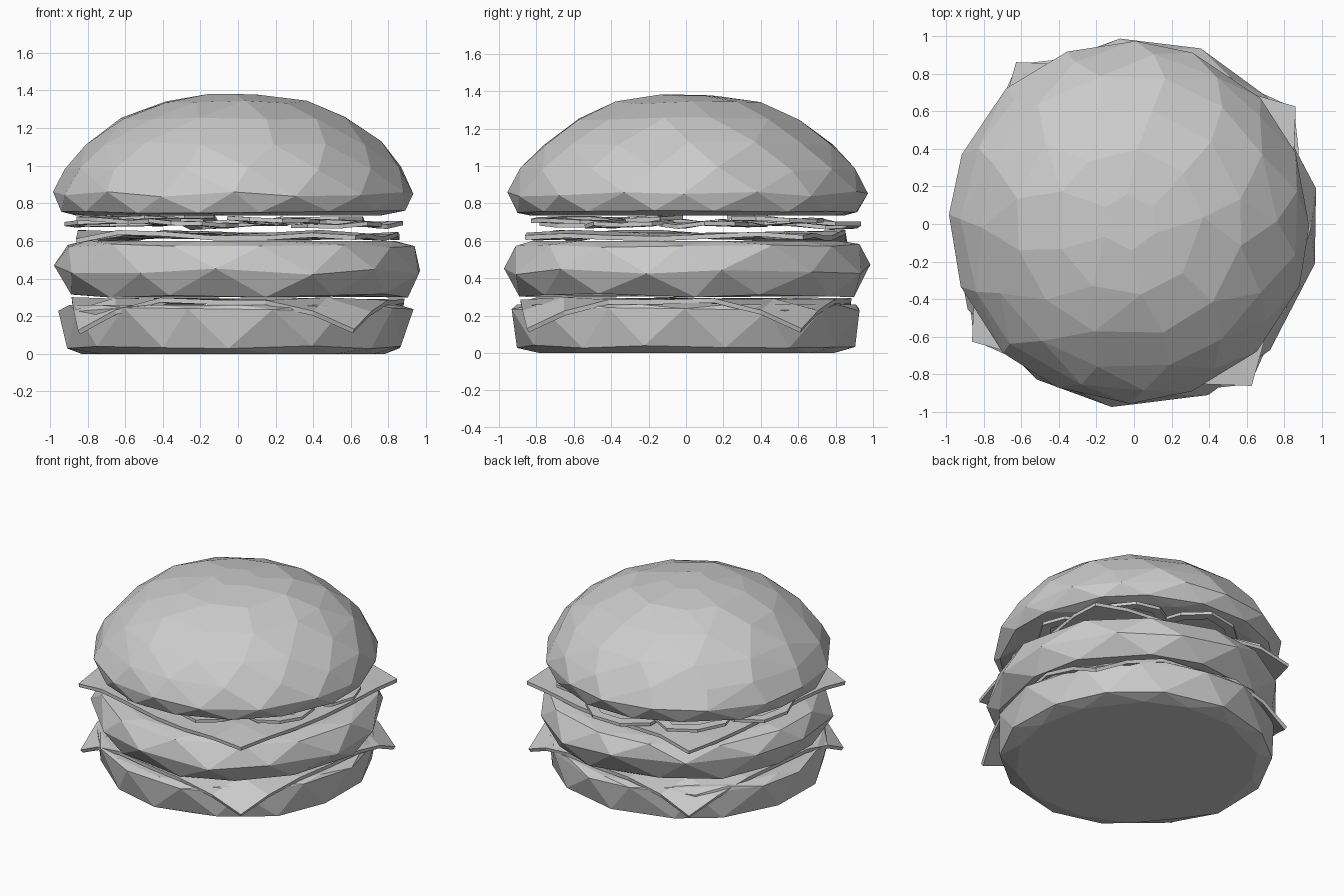
import bpy, bmesh, random
from math import sin, cos, pi, hypot, radians
from mathutils import Matrix, Vector, Euler

if "Cube" in bpy.data.objects:
    bpy.data.objects.remove(bpy.data.objects["Cube"])

random.seed(4)


def finish(bm, name):
    mesh = bpy.data.meshes.new(name)
    bmesh.ops.recalc_face_normals(bm, faces=bm.faces)
    bm.to_mesh(mesh)
    bm.free()
    ob = bpy.data.objects.new(name, mesh)
    bpy.context.collection.objects.link(ob)
    return ob


def faceted_body(name, rings, jitter, centre=(-0.02, 0.0)):
    """Faceted solid: convex hull of staggered rings (radius, z, sides, z jitter)."""
    bm = bmesh.new()
    for k, (r, z, n, dz) in enumerate(rings):
        for i in range(n):
            a = 2 * pi * (i + 0.5 * (k % 2) + random.uniform(-.12, .12)) / n
            rr = r * (1 + random.uniform(-jitter, jitter))
            bm.verts.new((centre[0] + rr * cos(a), centre[1] + rr * sin(a),
                          z + random.uniform(-dz, dz)))
    hull = bmesh.ops.convex_hull(bm, input=bm.verts)
    loose = {g for g in hull["geom_interior"] + hull["geom_unused"]
             if isinstance(g, bmesh.types.BMVert)}
    bmesh.ops.delete(bm, geom=list(loose), context='VERTS')
    bmesh.ops.dissolve_limit(bm, angle_limit=radians(5), verts=bm.verts, edges=bm.edges)
    return finish(bm, name)


def cheese_slice(name, half, z, turn, fold, spread, drop, wave, n=6):
    """Square sheet whose corners bend down past the fold radius."""
    bm = bmesh.new()
    bmesh.ops.create_grid(bm, x_segments=n, y_segments=n, size=half)
    for v in bm.verts:
        r = hypot(v.co.x, v.co.y)
        extra = max(0, r - fold)
        if extra:
            v.co *= (fold + spread * extra) / r
        edge = (r / half) ** 2
        v.co.z = z - drop * extra + wave * edge * sin(5 * v.co.x + 4 * v.co.y + 1)
    bm.transform(Matrix.Rotation(radians(turn), 4, 'Z'))
    ob = finish(bm, name)
    mod = ob.modifiers.new("thickness", 'SOLIDIFY')
    mod.thickness = 0.025
    mod.offset = 0
    return ob


def onion_ring(name, pos, radius, tilt, sides=9, width=0.07, thick=0.022):
    """Flat, slightly irregular ring with a rectangular section."""
    bm = bmesh.new()
    loops = []
    for i in range(sides):
        a = 2 * pi * i / sides
        r = radius * random.uniform(.93, 1.05)
        dz = random.uniform(-.01, .01)
        loops.append([bm.verts.new((q * cos(a), q * sin(a), h + dz)) for q, h in
                      ((r, 0), (r, thick), (r - width, thick), (r - width, 0))])
    for i in range(sides):
        p, q = loops[i], loops[(i + 1) % sides]
        for j in range(4):
            bm.faces.new((p[j], q[j], q[(j + 1) % 4], p[(j + 1) % 4]))
    bm.transform(Matrix.Translation(Vector(pos)) @ Euler(tilt).to_matrix().to_4x4())
    return finish(bm, name)


# Bottom bun
faceted_body("bottom_bun", [(0.81, 0, 14, 0), (0.905, 0.035, 14, .008),
                            (0.945, 0.235, 14, .01), (0.90, 0.26, 14, 0)], .01)

# Lower cheese with hanging corners
cheese_slice("lower_cheese", 0.85, 0.28, -9, 0.90, 0.48, 0.58, 0.008)

# Patty
faceted_body("patty", [(0.90, 0.31, 13, .012), (0.985, 0.45, 13, .03),
                       (0.93, 0.575, 13, .01), (0.84, 0.60, 12, 0)], .015, (0, 0))

# Upper cheese lying nearly flat
cheese_slice("upper_cheese", 0.79, 0.63, -9, 0.90, 0.75, 0.22, 0.018)

# Onion rings under the top bun
for i in range(9):
    a = 2 * pi * (i + 0.2) / 9
    onion_ring(f"onion_ring_{i + 1}",
               (0.64 * cos(a) - .01, 0.62 * sin(a) + .02, 0.68 + 0.022 * (i % 2)),
               random.uniform(.24, .31),
               (random.uniform(-.05, .05), random.uniform(-.05, .05), random.uniform(0, 6)))

# Top bun
faceted_body("top_bun", [(0.84, 0.735, 16, 0), (0.925, 0.755, 16, .008),
                         (0.96, 0.85, 16, .015), (0.90, 0.985, 15, .012),
                         (0.79, 1.12, 14, .012), (0.61, 1.25, 12, .01),
                         (0.39, 1.34, 9, .008), (0.15, 1.378, 6, .004)], .008, (-0.025, 0.01))
